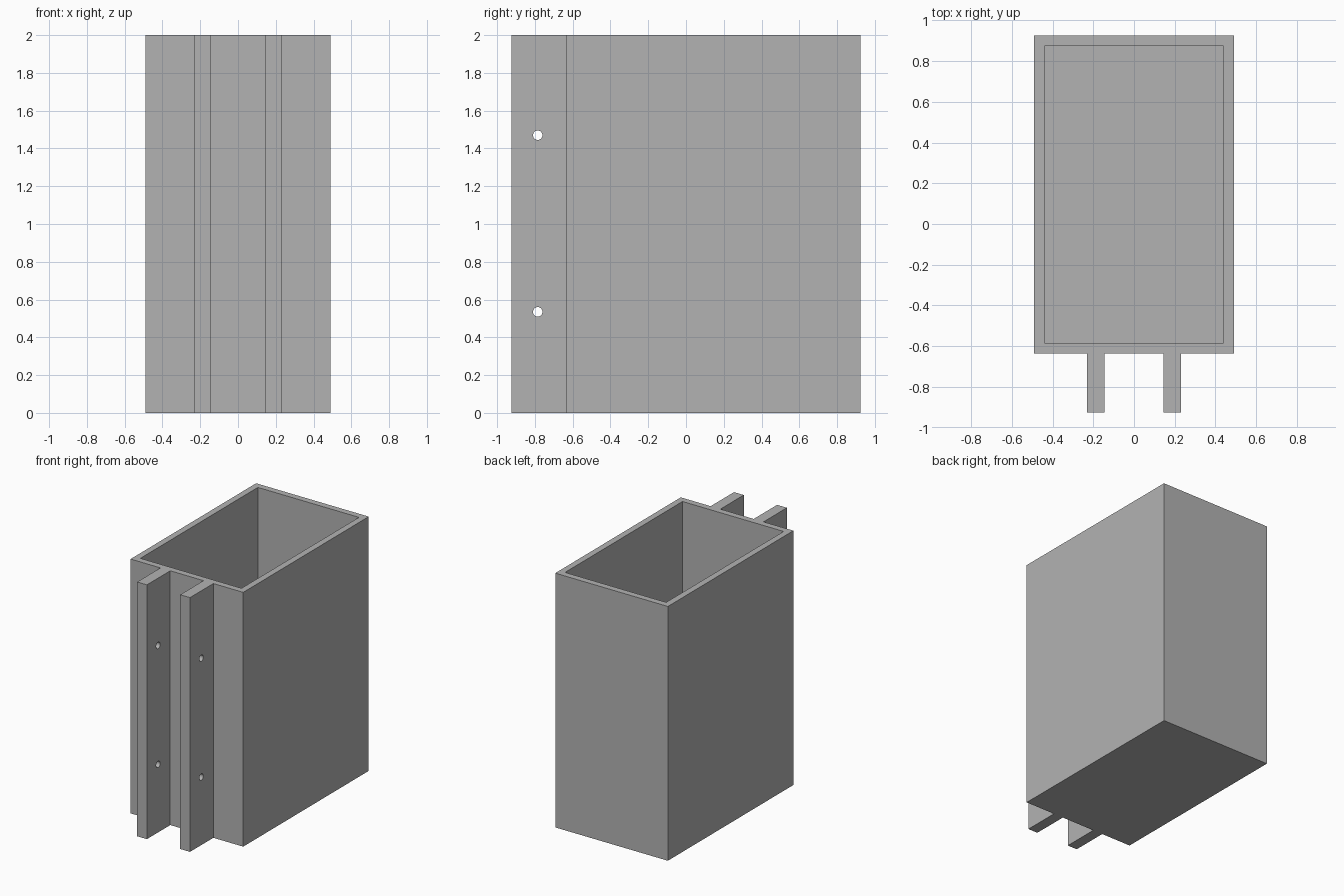
import bpy
import bmesh
import math

if "Cube" in bpy.data.objects:
    bpy.data.objects.remove(bpy.data.objects["Cube"], do_unlink=True)

HEIGHT = 2.0
HALF_WIDTH = 0.49
BACK, FRONT, TIP = 0.925, -0.635, -0.925
WALL = 0.05
FLANGE_IN, FLANGE_OUT = 0.145, 0.23
HOLE_Y, HOLE_RADIUS = -0.785, 0.025

grey = bpy.data.materials.new("plain grey")
grey.use_nodes = True
colour = (0.45, 0.45, 0.45, 1)
grey.diffuse_color = colour
grey.node_tree.nodes["Principled BSDF"].inputs["Base Color"].default_value = colour


def extrude_outline(name, points, bottom, top):
    """Upright prism over a flat outline."""
    bm = bmesh.new()
    face = bm.faces.new([bm.verts.new((x, y, bottom)) for x, y in points])
    result = bmesh.ops.extrude_face_region(bm, geom=[face])
    verts = [v for v in result["geom"] if isinstance(v, bmesh.types.BMVert)]
    bmesh.ops.translate(bm, verts=verts, vec=(0, 0, top - bottom))
    bmesh.ops.recalc_face_normals(bm, faces=bm.faces)
    mesh = bpy.data.meshes.new(name)
    bm.to_mesh(mesh)
    bm.free()
    obj = bpy.data.objects.new(name, mesh)
    bpy.context.collection.objects.link(obj)
    mesh.materials.append(grey)
    return obj


def cut(target, cutter):
    """Subtract a hidden helper from the target."""
    cutter.hide_render = True
    cutter.hide_set(True)
    cutter.display_type = 'WIRE'
    mod = target.modifiers.new(cutter.name, 'BOOLEAN')
    mod.operation = 'DIFFERENCE'
    mod.solver = 'EXACT'
    mod.object = cutter
    bpy.context.view_layer.objects.active = target
    bpy.ops.object.modifier_apply(modifier=mod.name)
    bpy.data.objects.remove(cutter, do_unlink=True)


# Box with two mounting flanges, from one mirrored outline
half = [(FLANGE_IN, FRONT), (FLANGE_IN, TIP), (FLANGE_OUT, TIP),
        (FLANGE_OUT, FRONT), (HALF_WIDTH, FRONT), (HALF_WIDTH, BACK)]
outline = half + [(-x, y) for x, y in reversed(half)]
holder = extrude_outline("flanged_open_box", outline, 0, HEIGHT)

# Open cavity with a closed floor
inner = HALF_WIDTH - WALL
near, far = FRONT + WALL, BACK - WALL
cavity = extrude_outline("cavity_cutter", [(-inner, near), (inner, near), (inner, far), (-inner, far)],
                         WALL, HEIGHT + WALL)
cut(holder, cavity)

# Bolt holes through both flanges
for z in (0.535, 1.47):
    bpy.ops.mesh.primitive_cylinder_add(vertices=32, radius=HOLE_RADIUS, depth=0.8,
                                        location=(0, HOLE_Y, z),
                                        rotation=(0, math.pi / 2, 0))
    drill = bpy.context.object
    drill.name = "bolt_hole_cutter"
    drill.data.materials.append(grey)
    cut(holder, drill)

# Smooth bores, crisp edges
bpy.ops.object.select_all(action='DESELECT')
holder.select_set(True)
bpy.context.view_layer.objects.active = holder
bpy.ops.object.shade_smooth_by_angle(angle=math.radians(30))
